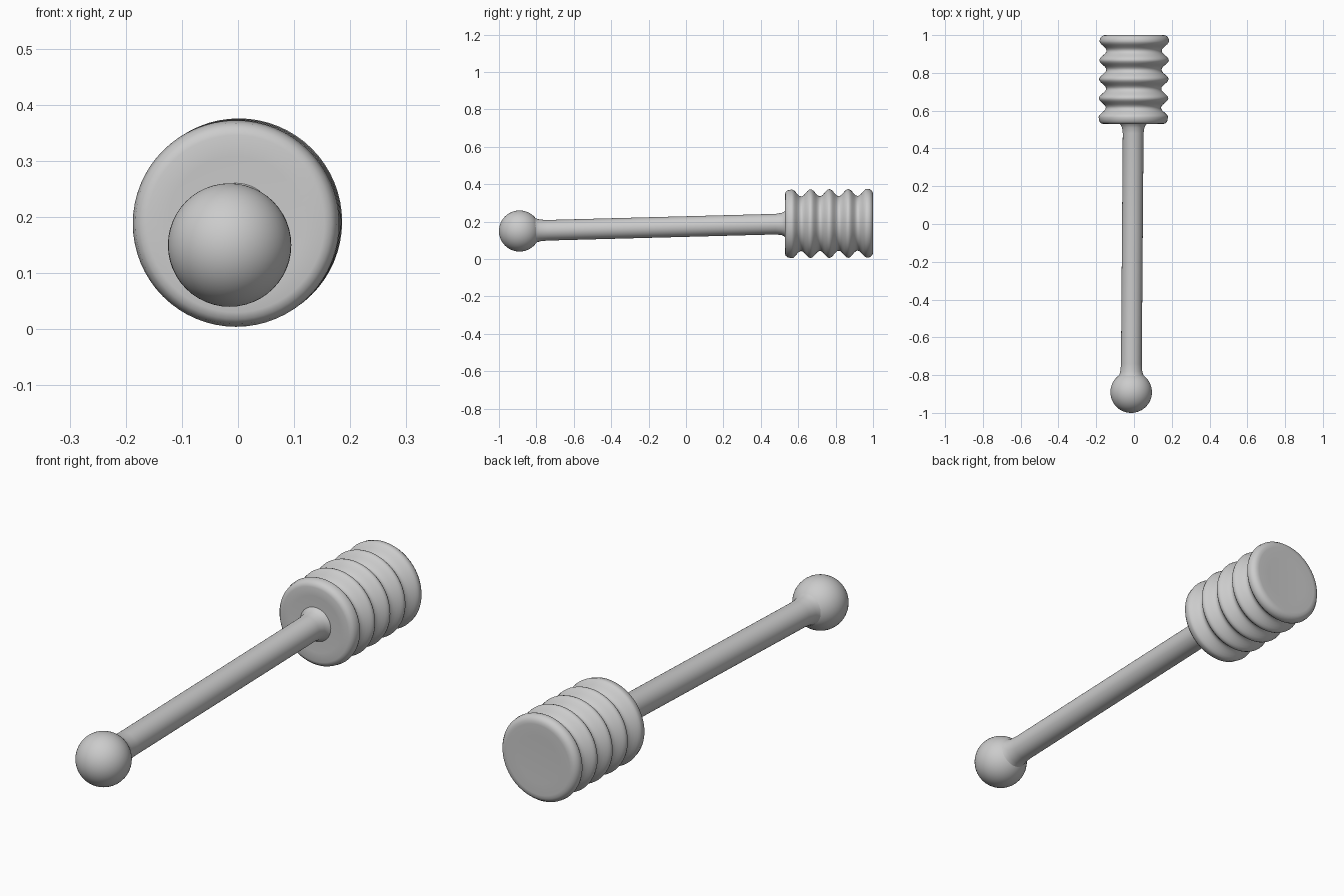
import bpy
import math
from mathutils import Vector

cube = bpy.data.objects.get("Cube")
if cube:
    bpy.data.objects.remove(cube, do_unlink=True)

grey = bpy.data.materials.new("plain_grey")
grey.use_nodes = True
grey.diffuse_color = (0.6, 0.6, 0.6, 1)
grey.node_tree.nodes["Principled BSDF"].inputs["Base Color"].default_value = (0.6, 0.6, 0.6, 1)

# The axis rises slightly from the knob to the head
KNOB = Vector((-0.015, -0.89, 0.15))
NECK = Vector((-0.004, 0.53, 0.188))
TIP = Vector((0.002, 1.0, 0.192))


def finish(obj, name, angle):
    obj.name = obj.data.name = name
    obj.data.materials.append(grey)
    bpy.ops.object.select_all(action="DESELECT")
    obj.select_set(True)
    bpy.context.view_layer.objects.active = obj
    bpy.ops.object.shade_smooth_by_angle(angle=math.radians(angle))


def lathe(name, profile, start, end, sides=64):
    """Revolve (y, radius) pairs around the line from start to end."""
    verts, faces = [], []
    for y, r in profile:
        c = start.lerp(end, (y - start.y) / (end.y - start.y))
        for i in range(sides):
            a = math.tau * i / sides
            verts.append((c.x + r * math.cos(a), y, c.z + r * math.sin(a)))
    for j in range(len(profile) - 1):
        for i in range(sides):
            k = (i + 1) % sides
            faces.append((j * sides + i, (j + 1) * sides + i,
                          (j + 1) * sides + k, j * sides + k))
    faces.append(tuple(range(sides)))
    last = (len(profile) - 1) * sides
    faces.append(tuple(last + i for i in reversed(range(sides))))
    mesh = bpy.data.meshes.new(name)
    mesh.from_pydata(verts, [], faces)
    mesh.update()
    obj = bpy.data.objects.new(name, mesh)
    bpy.context.collection.objects.link(obj)
    finish(obj, name, 50)


# Round knob at the front
bpy.ops.mesh.primitive_uv_sphere_add(segments=48, ring_count=24, radius=0.11, location=KNOB)
finish(bpy.context.object, "end_knob", 60)

# Straight handle, flared softly where it meets the knob and head
lathe("handle", [(-0.82, 0.075), (-0.80, 0.064), (-0.78, 0.058), (-0.74, 0.055),
                 (0.0, 0.055), (0.48, 0.055), (0.51, 0.059), (0.525, 0.066),
                 (0.54, 0.08)], KNOB, NECK)

# Ridged head: rounded end rims with a wave of grooves between them
first, last, ridges, outer, depth = 0.565, 0.968, 5, 0.184, 0.038
front_rim = [(0.532, 0.05), (0.531, 0.12), (0.529, 0.158), (0.533, 0.17), (0.543, 0.179)]
back_rim = [(0.982, 0.182), (0.993, 0.174), (0.999, 0.163), (1.0, 0.15), (0.998, 0.1)]
steps = 12 * (ridges - 1)
wave = []
for s in range(steps + 1):
    t = s / steps
    swing = 0.5 - 0.5 * math.cos(math.tau * t * (ridges - 1))
    wave.append((first + (last - first) * t, outer - depth * swing))
lathe("ridged_head", front_rim + wave + back_rim, NECK, TIP)
